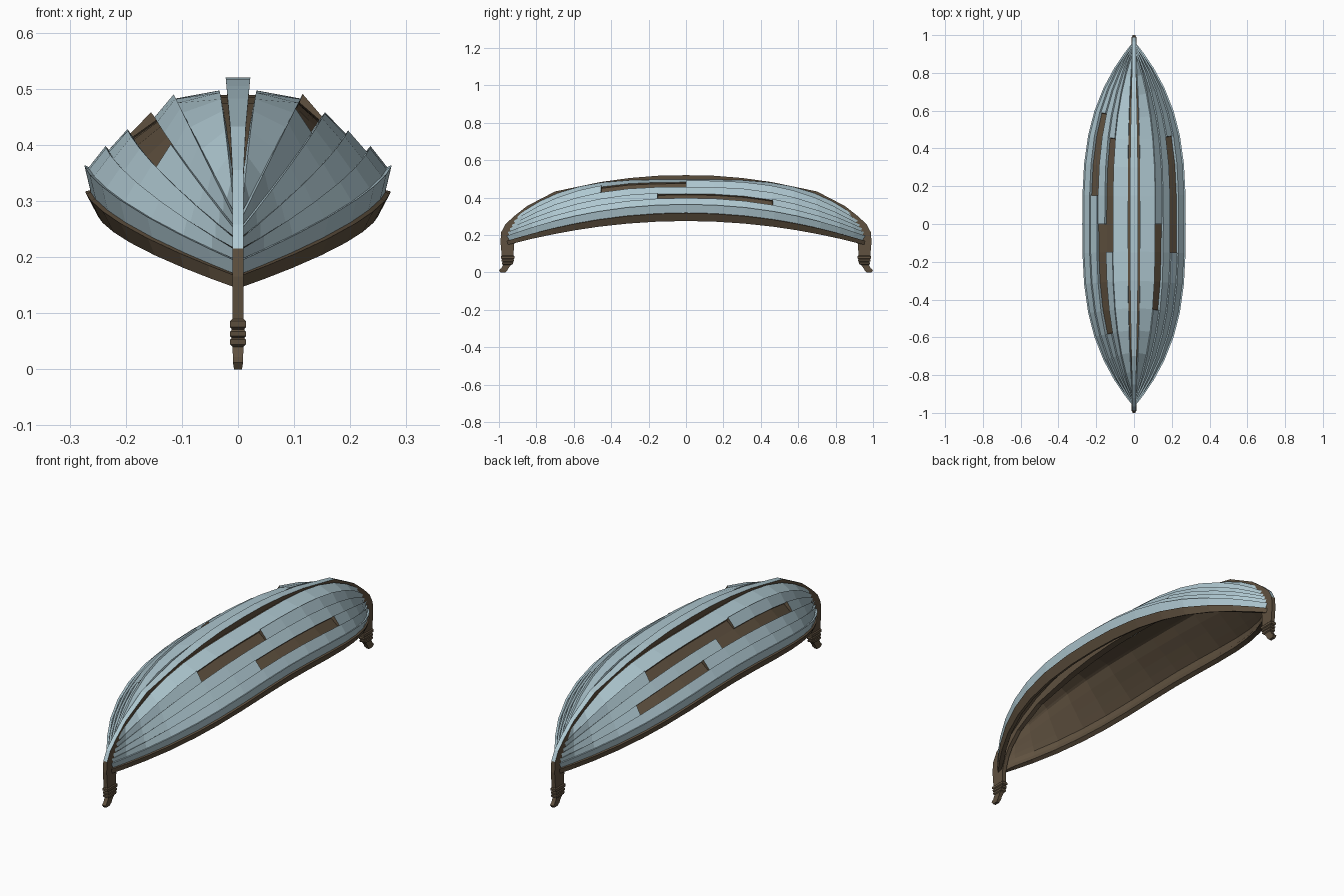
import bpy, bmesh
from mathutils import Vector

if "Cube" in bpy.data.objects:
    bpy.data.objects.remove(bpy.data.objects["Cube"])


def material(name, rgb):
    m = bpy.data.materials.new(name)
    m.diffuse_color = (*rgb, 1)
    m.use_nodes = True
    m.node_tree.nodes["Principled BSDF"].inputs["Base Color"].default_value = m.diffuse_color
    return m


FROST = material("frosted_blue_grey", (0.43, 0.58, 0.64))
WOOD = material("brown_wood", (0.115, 0.082, 0.05))

# Plank edge lines: midship x/z, the y/z where each meets the stem, and sheer curve power
MX = [.033, .115, .155, .197, .236, .274, .272, .250]
MZ = [.497, .491, .458, .428, .398, .364, .317, .275]
EY = [.910, .925, .935, .945, .955, .960, .960, .955]
EZ = [.295, .272, .252, .235, .215, .195, .168, .147]
PZ = [3.6, 3.0, 2.7, 2.4, 2.2, 2.1, 2.0, 2.0]
HALF = [0, .16, .33, .49, .62, .75, .86, .94, 1]
U = [-u for u in HALF[:0:-1]] + HALF
MID = len(HALF) - 1


def edge_point(k, u):
    a = abs(u)
    return Vector((.008 + (MX[k] - .008) * (1 - a ** 3),
                   u * EY[k], MZ[k] - (MZ[k] - EZ[k]) * a ** PZ[k]))


def offset_point(k, u, d, side):
    """Point on plank edge k, moved inward by d along the hull normal."""
    h = .01
    u0, u1 = max(-1, u - h), min(1, u + h)
    du = edge_point(k, u1) - edge_point(k, u0)
    dk = edge_point(min(7, k + 1), u) - edge_point(max(0, k - 1), u)
    n = du.cross(dk).normalized()
    if n.x + n.z < 0:
        n = -n
    p = edge_point(k, u) - n * d
    return Vector((max(.002, p.x) * side, p.y, p.z))


def finish(bm, name):
    bmesh.ops.recalc_face_normals(bm, faces=bm.faces)
    me = bpy.data.meshes.new(name)
    bm.to_mesh(me)
    bm.free()
    me.materials.append(FROST)
    me.materials.append(WOOD)
    ob = bpy.data.objects.new(name, me)
    bpy.context.collection.objects.link(ob)
    return ob


def sweep(bm, rings, mats):
    """Join four-sided sections; mats gives the material of each side."""
    vs = [[bm.verts.new(p) for p in r] for r in rings]
    for a, b in zip(vs, vs[1:]):
        for i in range(4):
            j = (i + 1) % 4
            bm.faces.new((a[i], a[j], b[j], b[i])).material_index = mats[i]
    for end in (vs[0], vs[-1]):
        bm.faces.new(end).material_index = 1


def plank(name, k, side, start, stop, lap=.009, thick=.008, mats=(0, 1, 1, 0)):
    bm = bmesh.new()
    rings = [[offset_point(k, u, 0, side), offset_point(k + 1, u, lap, side),
              offset_point(k + 1, u, lap + thick, side),
              offset_point(k, u, lap + thick, side)]
             for u in U[start + MID:stop + MID + 1]]
    sweep(bm, rings, mats)
    finish(bm, name)


# Overlapping planks, with gaps where boards are missing
GAPS = {(1, 1): (-3, 0), (1, 3): (-1, 3),
        (-1, 1): (-1, 3), (-1, 2): (-4, 0), (-1, 3): (1, 4)}
for side, label in ((1, "right"), (-1, "left")):
    for k in range(6):
        gap = GAPS.get((side, k))
        runs = [(-MID, gap[0]), (gap[1], MID)] if gap else [(-MID, MID)]
        for i, (a, b) in enumerate(runs):
            plank(f"plank_{label}_{k + 1}_{i + 1}", k, side, a, b)
    # Brown gunwale rail
    plank(f"gunwale_{label}", 6, side, -MID, MID, 0, .022, (1, 1, 1, 1))

# Inner hull skin, closer to the surface along the keel
bm = bmesh.new()
rows = []
for u in U:
    pts = [(k, .008 if k == 0 else .019) for k in range(8)]
    left = [offset_point(k, u, d, -1) for k, d in pts[::-1]]
    right = [offset_point(k, u, d, 1) for k, d in pts]
    rows.append([bm.verts.new(p) for p in left + right])
for a, b in zip(rows, rows[1:]):
    for i in range(len(a) - 1):
        bm.faces.new((a[i], a[i + 1], b[i + 1], b[i])).material_index = 1
finish(bm, "inner_hull")

# Keel curving down into both stem posts: outer y, z, inner y, z
KEEL = [(0, .52, 0, .468), (.15, .517, .15, .465), (.30, .505, .29, .455),
        (.46, .483, .44, .435), (.70, .433, .67, .385), (.85, .355, .815, .31),
        (.92, .300, .875, .25), (.965, .258, .90, .21), (.988, .215, .912, .175),
        (.992, .165, .92, .145), (.985, .088, .922, .088)]


def keel_section(row):
    oy, oz, iy, iz = row
    w = .010 + .012 * max(0, 1 - (abs(oy) / .85) ** 2)
    v = .010 + (w - .010) * .6
    return [Vector((-w, oy, oz)), Vector((w, oy, oz)),
            Vector((v, iy, iz)), Vector((-v, iy, iz))]


bm = bmesh.new()
full = [(-a, b, -c, d) for a, b, c, d in KEEL[:0:-1]] + KEEL
sweep(bm, [keel_section(r) for r in full], (0, 1, 1, 1))
for f in bm.faces:
    if f.calc_center_median().z < .20:
        f.material_index = 1
finish(bm, "keel_and_stems")

# Carved stem ends: ringed neck and tapering tip (z, y inner, y outer, half width)
CARVING = [(.090, .920, .986, .010), (.086, .916, .990, .014),
           (.075, .916, .989, .014), (.071, .924, .982, .011),
           (.067, .919, .986, .014), (.059, .921, .985, .014),
           (.056, .928, .980, .011), (.053, .923, .984, .014),
           (.044, .927, .983, .014), (.040, .936, .978, .010),
           (.022, .950, .988, .009), (.012, .954, 1.0, .009),
           (.000, .966, .992, .007)]
for s, label in ((-1, "front"), (1, "back")):
    bm = bmesh.new()
    sweep(bm, [[Vector((-w, s * a, z)), Vector((w, s * a, z)),
                Vector((w, s * b, z)), Vector((-w, s * b, z))]
               for z, a, b, w in CARVING], (1, 1, 1, 1))
    finish(bm, f"{label}_stem_carving")
